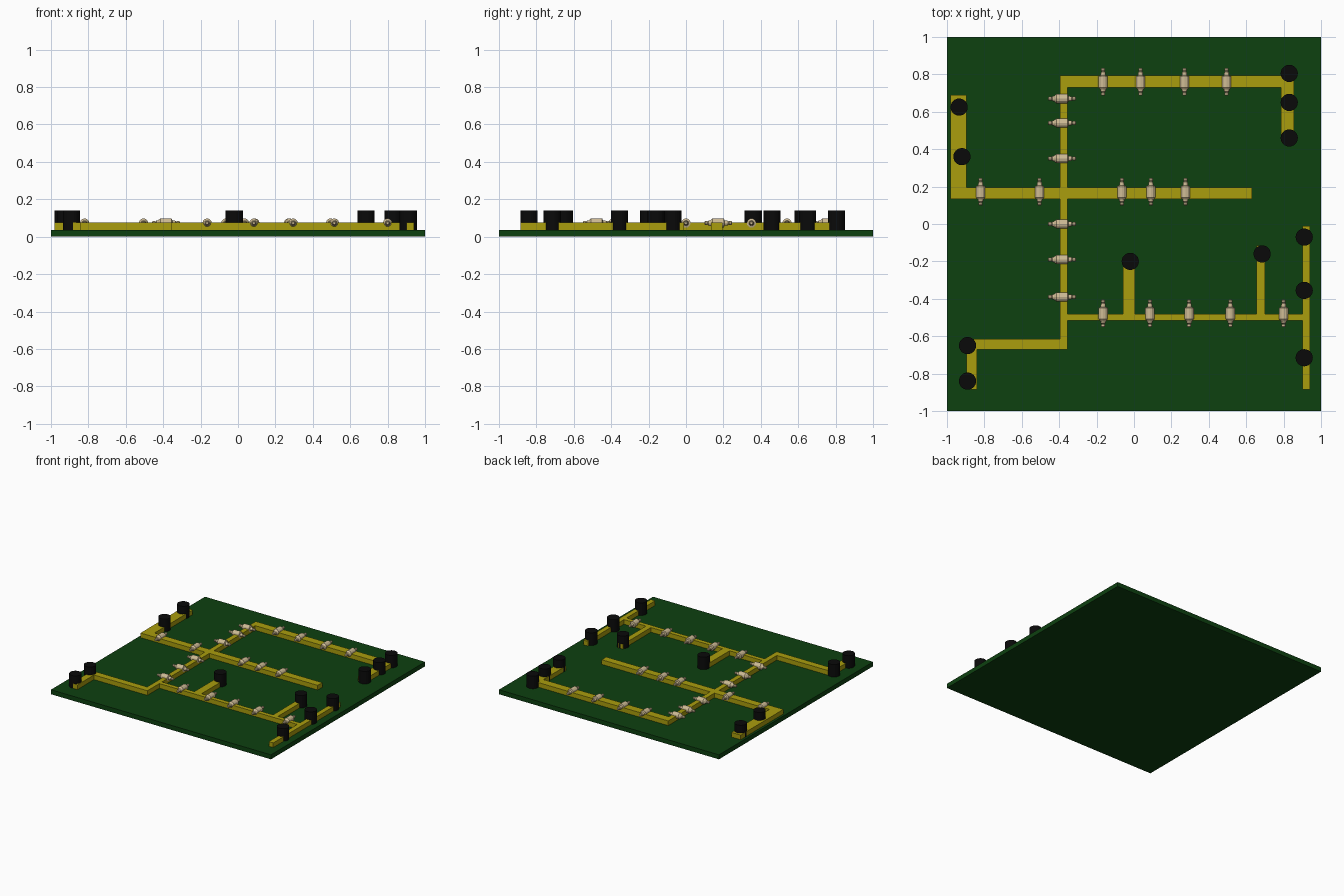
import bpy, bmesh, math
from mathutils import Matrix

if "Cube" in bpy.data.objects:
    bpy.data.objects.remove(bpy.data.objects["Cube"])

def material(name, rgb):
    m = bpy.data.materials.new(name)
    m.diffuse_color = (*rgb, 1)
    m.use_nodes = True
    m.node_tree.nodes["Principled BSDF"].inputs["Base Color"].default_value = m.diffuse_color
    return m

GREEN = material("board green", (0.004, 0.052, 0.005))
YELLOW = material("trace yellow", (0.40, 0.34, 0.004))
BLACK = material("post black", (0.003, 0.003, 0.003))
TAN = material("resistor tan", (0.62, 0.50, 0.30))

def finish(name, bm, mat):
    me = bpy.data.meshes.new(name)
    bmesh.ops.recalc_face_normals(bm, faces=bm.faces)
    bm.to_mesh(me)
    bm.free()
    me.materials.append(mat)
    ob = bpy.data.objects.new(name, me)
    bpy.context.collection.objects.link(ob)
    return ob

def box(name, x0, x1, y0, y1, z0, z1, mat):
    bm = bmesh.new()
    bmesh.ops.create_cube(bm, size=1, matrix=Matrix.Translation(
        ((x0 + x1) / 2, (y0 + y1) / 2, (z0 + z1) / 2)) @ Matrix.Diagonal((x1 - x0, y1 - y0, z1 - z0, 1)))
    return finish(name, bm, mat)

# Board
box("board", -1, 1, -1, 1, 0, 0.037, GREEN)

# Raised traces: x0, x1, y0, y1
traces = [
    (-0.98, -0.895, 0.195, 0.69), (-0.98, 0.63, 0.135, 0.195),
    (-0.395, -0.355, -0.67, 0.73), (-0.395, 0.855, 0.73, 0.795),
    (0.785, 0.855, 0.44, 0.73), (-0.895, -0.395, -0.67, -0.615),
    (-0.895, -0.84, -0.885, -0.67), (-0.355, 0.90, -0.515, -0.48),
    (0.90, 0.94, -0.885, -0.01), (-0.06, 0.005, -0.48, -0.20),
    (0.655, 0.70, -0.48, -0.115),
]
for i, t in enumerate(traces):
    box(f"trace_{i}", *t, 0.035, 0.075, YELLOW)

# Black posts
posts = [(0.83, 0.805), (0.83, 0.65), (0.83, 0.46), (-0.935, 0.625), (-0.92, 0.36),
         (-0.02, -0.20), (0.685, -0.16), (0.91, -0.07), (0.91, -0.355), (0.91, -0.715),
         (-0.89, -0.65), (-0.89, -0.84)]
for i, (x, y) in enumerate(posts):
    bm = bmesh.new()
    bmesh.ops.create_cone(bm, cap_ends=True, segments=24, radius1=0.046, radius2=0.046,
                          depth=0.105, matrix=Matrix.Translation((x, y, 0.0875)))
    finish(f"post_{i}", bm, BLACK)

# Resistors: turned profile (distance along axis, radius)
PROFILE = [(-0.074, 0.007), (-0.069, 0.011), (-0.060, 0.011), (-0.056, 0.008), (-0.052, 0.013),
           (-0.042, 0.015), (-0.030, 0.025), (0.030, 0.025), (0.034, 0.014),
           (0.052, 0.012), (0.056, 0.008), (0.060, 0.011), (0.069, 0.011), (0.074, 0.007)]

def resistor(name, x, y, angle, sides=12):
    bm = bmesh.new()
    place = Matrix.Translation((x, y, 0.073)) @ Matrix.Rotation(angle, 4, 'Z')
    rings = []
    for t, r in PROFILE:
        rings.append([bm.verts.new((r * math.cos(a), t, r * math.sin(a)))
                      for a in (2 * math.pi * k / sides for k in range(sides))])
    for a, b in zip(rings, rings[1:]):
        for k in range(sides):
            n = (k + 1) % sides
            bm.faces.new((a[k], a[n], b[n], b[k]))
    bm.faces.new(rings[0])
    bm.faces.new(rings[-1])
    bm.transform(place)
    finish(name, bm, TAN)

rows = [(0.76, (-0.165, 0.035, 0.27, 0.495)),
        (0.172, (-0.82, -0.505, -0.065, 0.09, 0.275)),
        (-0.478, (-0.165, 0.085, 0.295, 0.515, 0.80))]
for r, (y, xs) in enumerate(rows):
    for i, x in enumerate(xs):
        resistor(f"resistor_row{r}_{i}", x, y, 0)
for i, y in enumerate((0.67, 0.54, 0.35, 0.0, -0.19, -0.39)):
    resistor(f"resistor_column_{i}", -0.385, y, -math.pi / 2)
